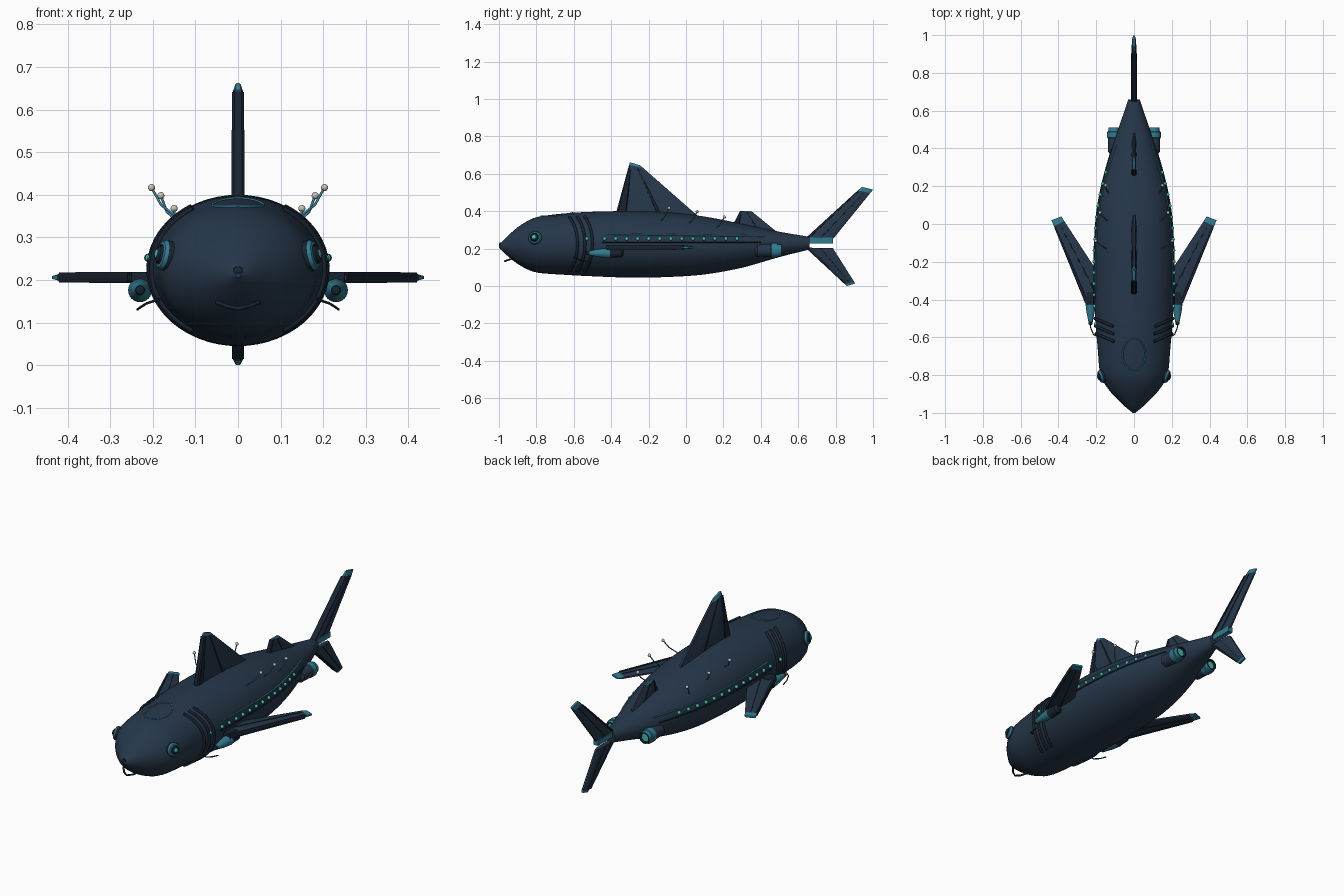
import bpy, bmesh, math
from mathutils import Vector

if "Cube" in bpy.data.objects:
    bpy.data.objects.remove(bpy.data.objects["Cube"])


def mat(name, c):
    m = bpy.data.materials.new(name)
    m.diffuse_color = (*c, 1)
    m.use_nodes = True
    m.node_tree.nodes["Principled BSDF"].inputs["Base Color"].default_value = m.diffuse_color
    return m


HULL = mat("hull_navy", (0.019, 0.038, 0.068))
DARK = mat("dark_navy", (0.009, 0.017, 0.029))
TEAL = mat("teal_trim", (0.030, 0.20, 0.28))
MINT = mat("mint_glow", (0.05, 0.55, 0.42))
CREAM = mat("cream_tip", (0.60, 0.56, 0.47))

# hull stations: y, half width, top z, bottom z
ST = [(-1, .006, .216, .206), (-.975, .038, .246, .18), (-.95, .065, .271, .157),
      (-.9, .115, .314, .118), (-.85, .153, .346, .09), (-.8, .178, .368, .072),
      (-.65, .193, .388, .060), (-.5, .206, .397, .052), (-.3, .212, .400, .045),
      (-.1, .209, .394, .048), (.1, .192, .371, .062), (.3, .148, .332, .098),
      (.5, .084, .290, .155), (.66, .030, .263, .195)]


def hull(y):
    """Interpolated half width, centre z and half height at y."""
    i = max(j for j in range(len(ST) - 1) if j == 0 or ST[j][0] <= y)
    a, b = ST[i], ST[i + 1]
    p, n = ST[max(i - 1, 0)], ST[min(i + 2, len(ST) - 1)]
    d = b[0] - a[0]
    t = (y - a[0]) / d
    r = []
    for k in (1, 2, 3):
        m0 = (b[k] - p[k]) / (b[0] - p[0]) * d
        m1 = (n[k] - a[k]) / (n[0] - a[0]) * d
        r.append((2*t**3 - 3*t*t + 1) * a[k] + (t**3 - 2*t*t + t) * m0
                 + (3*t*t - 2*t**3) * b[k] + (t**3 - t*t) * m1)
    return r[0], (r[1] + r[2]) / 2, (r[1] - r[2]) / 2


def on_hull(y, ang, off=0.0):
    w, c, h = hull(y)
    return Vector(((w + off) * math.cos(ang), y, c + (h + off) * math.sin(ang)))


def side_at(y, z, s, off=0.0):
    w, c, h = hull(y)
    p = on_hull(y, math.asin(max(-1, min(1, (z - c) / h))), off)
    return Vector((s * p.x, p.y, p.z))


def finish(name, bm, mats, smooth=True):
    bmesh.ops.recalc_face_normals(bm, faces=bm.faces)
    me = bpy.data.meshes.new(name)
    bm.to_mesh(me)
    bm.free()
    for m in mats:
        me.materials.append(m)
    ob = bpy.data.objects.new(name, me)
    bpy.context.collection.objects.link(ob)
    if smooth:
        bpy.ops.object.select_all(action='DESELECT')
        ob.select_set(True)
        bpy.context.view_layer.objects.active = ob
        bpy.ops.object.shade_smooth_by_angle(angle=math.radians(35))
    return ob


def loft(name, rings, mats, ids=None):
    """Skin closed rings of points, capped at both ends."""
    bm = bmesh.new()
    vs = [[bm.verts.new(p) for p in r] for r in rings]
    n = len(vs[0])
    for i in range(len(vs) - 1):
        for j in range(n):
            k = (j + 1) % n
            f = bm.faces.new((vs[i][j], vs[i][k], vs[i + 1][k], vs[i + 1][j]))
            f.material_index = ids[i] if ids else 0
    bm.faces.new(vs[0]).material_index = ids[0] if ids else 0
    bm.faces.new(vs[-1]).material_index = ids[-1] if ids else 0
    return finish(name, bm, mats)


def lathe(name, prof, origin, axis, mats, ids, n=24):
    """Turn (radius, height) pairs about an axis."""
    q = Vector(axis).to_track_quat('Z', 'Y')
    loft(name, [[Vector(origin) + q @ Vector((r * math.cos(2*math.pi*j/n), r * math.sin(2*math.pi*j/n), h))
                 for j in range(n)] for r, h in prof], mats, ids)


def ball(name, p, r, m):
    bm = bmesh.new()
    bmesh.ops.create_uvsphere(bm, u_segments=14, v_segments=8, radius=r)
    bmesh.ops.translate(bm, verts=bm.verts, vec=p)
    finish(name, bm, [m])


def tube(name, pts, r, m, cyclic=False):
    cu = bpy.data.curves.new(name, 'CURVE')
    cu.dimensions = '3D'
    cu.bevel_depth = r
    cu.bevel_resolution = 2
    cu.use_fill_caps = True
    sp = cu.splines.new('POLY')
    sp.points.add(len(pts) - 1)
    for q, p in zip(sp.points, pts):
        q.co = (*p, 1)
    sp.use_cyclic_u = cyclic
    cu.materials.append(m)
    ob = bpy.data.objects.new(name, cu)
    bpy.context.collection.objects.link(ob)
    bpy.ops.object.select_all(action='DESELECT')
    ob.select_set(True)
    bpy.context.view_layer.objects.active = ob
    bpy.ops.object.convert(target='MESH')


def fin(name, q, w, place, band=0.93):
    """Tapered plate from root lead/trail to tip lead/trail, with coloured tip and ribs."""
    rl, rt, tl, tt = [Vector(p) for p in q]

    def ring(t, u0, u1, th):
        a, b = rl.lerp(tl, t), rt.lerp(tt, t)
        p, r = a.lerp(b, u0), a.lerp(b, u1)
        m0, m1 = p.lerp(r, .15), p.lerp(r, .85)
        return [place(*v) for v in ((p.x, p.y, -th*.6), (m0.x, m0.y, -th), (m1.x, m1.y, -th), (r.x, r.y, -th*.4),
                                    (r.x, r.y, th*.4), (m1.x, m1.y, th), (m0.x, m0.y, th), (p.x, p.y, th*.6))]
    loft(name, [ring(0, 0, 1, w), ring(band, 0, 1, w * .9), ring(1, 0, 1, w * .5)], [HULL, TEAL], [0, 1])
    for k, (u0, u1) in enumerate(((-.01, .13), (.5, .56))):
        loft(f"{name}_rib_{k}", [ring(.02, u0, u1, w * 1.22), ring(band - .02, u0, u1, w * 1.15)], [DARK])


# hull
N = 56
ys = [-1 + .15 * (i / 12) ** 1.3 for i in range(12)] + [-.85 + 1.51 * i / 50 for i in range(51)]
loft("hull", [[on_hull(y, 2 * math.pi * j / N) for j in range(N)] for y in ys], [HULL])

# upright fins
up = lambda a, b, o: Vector((o, a, b))
fin("dorsal_fin", [(-.375, .37), (.08, .36), (-.30, .662), (-.245, .645)], .0125, up, .95)
fin("rear_dorsal_fin", [(.25, .32), (.51, .27), (.29, .402), (.35, .40)], .010, up, .96)
fin("upper_tail_fin", [(.64, .255), (.785, .25), (.94, .53), (1.0, .515)], .0125, up)
fin("lower_tail_fin", [(.64, .205), (.785, .203), (.86, 0), (.905, .013)], .0125, up, .95)
loft("tail_root_band", [[Vector((x, y, z)) for x, z in ((-.014, .228), (.014, .228), (.014, .258), (-.014, .258))]
                        for y in (.64, .785)], [TEAL])

for s, side in ((-1, "left"), (1, "right")):
    # side fin and its root block
    fin(f"{side}_side_fin", [(.255, -.425), (.15, -.32), (.437, .02), (.385, .04)], .0105,
        lambda a, b, o: Vector((s * a, b, .206 + o)))
    loft(f"{side}_fin_root", [[Vector((s * x, y, z)) for x, z in ((.17, .193), (.25, .193), (.25, .219), (.17, .219))]
                              for y in (-.425, -.36)], [DARK])
    # pod under the fin root
    lathe(f"{side}_side_pod", [(.004, 0), (.010, .004), (.012, .02), (.022, .07), (.028, .125), (.028, .13),
                               (.026, .135), (.024, .19), (.012, .20)],
          (s * .230, -.535, .176), (0, 1, 0), [DARK, TEAL], [0, 0, 1, 1, 1, 0, 0, 0])
    # eye
    lathe(f"{side}_eye", [(.036, -.02), (.036, .008), (.031, .016), (.024, .018), (.022, .014), (.019, .022),
                          (.010, .028), (.002, .030)],
          side_at(-.805, .258, s, -.004), (s * .92, -.3, .2), [DARK, TEAL, MINT], [0, 1, 1, 0, 0, 0, 2])
    # thruster
    lathe(f"{side}_thruster", [(.022, 0), (.034, .012), (.036, .085), (.039, .087), (.039, .118), (.034, .120),
                               (.031, .14), (.024, .14), (.022, .13), (.003, .13)],
          (s * .103, .37, .19), (0, 1, 0), [HULL, TEAL, MINT, DARK], [0, 0, 1, 1, 1, 1, 3, 3, 2])
    # gill ridges
    for k in range(3):
        pts = []
        for i in range(25):
            a = math.radians(58 - 116 * i / 24)
            p = on_hull(-.645 + .04 * k + .065 * math.cos(a * 1.2), a, .002)
            pts.append((s * p.x, p.y, p.z))
        tube(f"{side}_gill_{k}", pts, .0075, DARK)
    # side rails
    tube(f"{side}_upper_rail", [side_at(-.42 + .84 * i / 30, .278 - .012 * (i / 30), s) for i in range(31)], .004, TEAL)
    tube(f"{side}_lower_rail", [side_at(-.45 + .85 * i / 30, .235, s) for i in range(31)], .004, DARK)
    # portholes
    for k, y in enumerate([-.53] + [-.435 + .059 * i for i in range(13)]):
        ball(f"{side}_porthole_{k}", side_at(y, .252, s, .002), .0095, MINT)
    # antennae
    for k, (x, y, z) in enumerate(((.203, -.09, .417), (.181, .06, .398), (.150, .205, .368))):
        root = side_at(y - .045, z - .068 + .006 * k, s, -.006)
        tip = Vector((s * x, y, z))
        mid = root.lerp(tip, .55) + Vector((s * .006, 0, -.008))
        tube(f"{side}_antenna_{k}", [root, mid, tip], .003, TEAL)
        ball(f"{side}_antenna_tip_{k}", tip, .0085, CREAM)
    # whisker
    tube(f"{side}_whisker", [(s * .185, -.60, .155), (s * .215, -.585, .145), (s * .229, -.55, .136),
                             (s * .236, -.51, .131)], .003, DARK)

# top hatch outline
tube("hatch_rim", [on_hull(y, math.acos(x / hull(y)[0])) for x, y in
                   ((.06 * math.cos(t * math.pi / 20), -.69 + .085 * math.sin(t * math.pi / 20)) for t in range(40))],
     .0035, TEAL, True)
# mouth and nose
tube("mouth", [(-.05, -.925, .148), (-.025, -.955, .138), (0, -.968, .133), (.025, -.955, .138), (.05, -.925, .148)],
     .005, DARK)
lathe("nose_tip", [(.013, 0), (.012, .022), (.004, .026)], (0, -.974, .22), (0, -1, 0), [DARK], [0, 0], 12)
